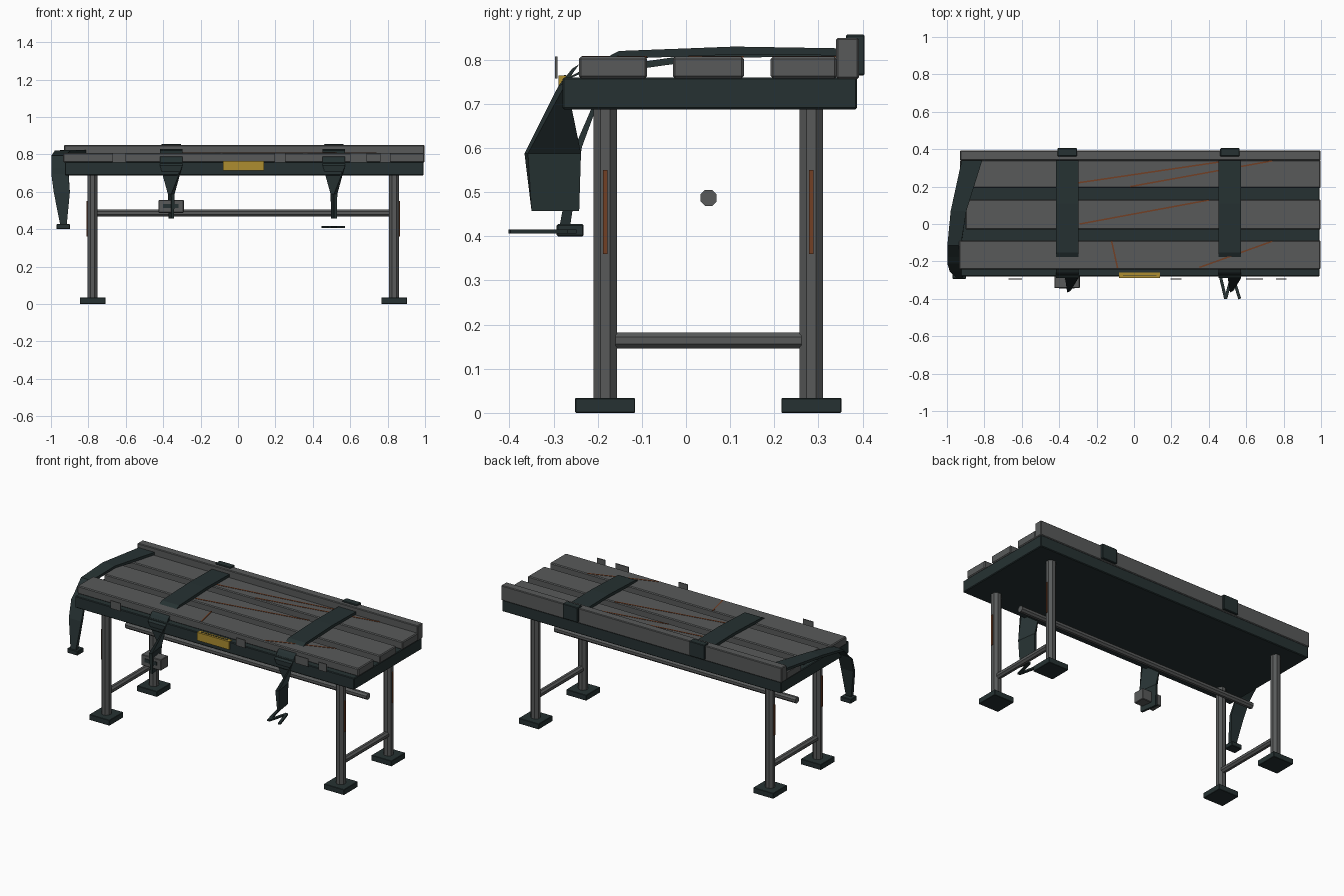
import bpy, bmesh, math
from mathutils import Vector, Matrix

if "Cube" in bpy.data.objects:
    bpy.data.objects.remove(bpy.data.objects["Cube"])


def mat(name, rgb):
    m = bpy.data.materials.new(name)
    m.diffuse_color = (*rgb, 1)
    m.use_nodes = True
    m.node_tree.nodes["Principled BSDF"].inputs["Base Color"].default_value = m.diffuse_color
    return m


GREY = mat("worn grey", (0.098, 0.102, 0.102))
DARK = mat("dark teal", (0.019, 0.031, 0.032))
YELLOW = mat("yellow label", (0.42, 0.27, 0.03))
RUST = mat("rust", (0.17, 0.05, 0.018))


def finish(name, bm, m):
    bmesh.ops.recalc_face_normals(bm, faces=bm.faces)
    me = bpy.data.meshes.new(name)
    bm.to_mesh(me)
    bm.free()
    me.materials.append(m)
    ob = bpy.data.objects.new(name, me)
    bpy.context.collection.objects.link(ob)
    return ob


def box(name, x, y, z, m, bevel=0):
    """Box from (min, max) ranges."""
    bm = bmesh.new()
    bmesh.ops.create_cube(bm, size=1)
    for v in bm.verts:
        v.co = [(r[0] + r[1]) / 2 + c * (r[1] - r[0]) for r, c in zip((x, y, z), v.co)]
    ob = finish(name, bm, m)
    if bevel:
        b = ob.modifiers.new("bevel", 'BEVEL')
        b.width, b.segments = bevel, 1
    return ob


def tube(name, a, b, r, m, sides=8):
    """Straight prism between two points."""
    a, b = Vector(a), Vector(b)
    d = b - a
    bm = bmesh.new()
    bmesh.ops.create_cone(bm, cap_ends=True, segments=sides, radius1=r, radius2=r, depth=d.length)
    spin = Matrix.Rotation(math.pi / sides, 4, 'Z')
    rot = d.to_track_quat('Z', 'Y').to_matrix().to_4x4()
    bmesh.ops.transform(bm, matrix=Matrix.Translation((a + b) / 2) @ rot @ spin, verts=bm.verts)
    return finish(name, bm, m)


def ribbon(name, sections, m):
    """Skin rectangles given as (centre, half width vector, half thickness vector)."""
    bm = bmesh.new()
    rings = []
    for c, w, t in sections:
        c, w, t = Vector(c), Vector(w), Vector(t)
        rings.append([bm.verts.new(p) for p in (c - w - t, c + w - t, c + w + t, c - w + t)])
    for r, s in zip(rings, rings[1:]):
        for i in range(4):
            j = (i + 1) % 4
            bm.faces.new((r[i], r[j], s[j], s[i]))
    bm.faces.new(rings[0])
    bm.faces.new(rings[-1][::-1])
    return finish(name, bm, m)


def streak(name, a, b, z, m, w=0.004, h=0.002):
    """Thin flat strip between two xy points."""
    a, b = Vector((*a, z)), Vector((*b, z))
    d = (b - a).normalized()
    side = Vector((-d.y, d.x, 0)) * w
    return ribbon(name, [(a, side, (0, 0, h)), (b, side, (0, 0, h))], m)


# table frame, slats and raised back rail
box("bed_frame", (-0.925, 0.993), (-0.28, 0.388), (0.688, 0.76), DARK, 0.004)
for i, (y0, y1, x0) in enumerate([(-0.243, -0.088, -0.935), (-0.03, 0.131, -0.90), (0.192, 0.342, -0.93)]):
    box(f"slat_{i}", (x0, 0.997), (y0, y1), (0.758, 0.807), GREY, 0.005)
box("back_rail", (-0.93, 0.997), (0.34, 0.392), (0.757, 0.85), GREY, 0.004)

# legs, feet, side braces, rust streaks on the outer sides
for x, s, n in ((-0.777, -1, "left"), (0.835, 1, "right")):
    for y, k in ((-0.183, "front"), (0.284, "back")):
        tube(f"{k}_{n}_leg", (x, y, 0.03), (x, y, 0.69), 0.029, GREY)
        box(f"{k}_{n}_foot", (x - 0.069, x + 0.069), (y - 0.068, y + 0.068), (0, 0.034), DARK, 0.002)
        ox = x + s * 0.028
        box(f"{k}_{n}_leg_rust", (ox - 0.004, ox + 0.004), (y - 0.005, y + 0.005), (0.36, 0.55), RUST)
    tube(f"{n}_brace", (x, -0.16, 0.164), (x, 0.262, 0.164), 0.02, GREY)
tube("long_crossbar", (-0.80, 0.051, 0.487), (0.86, 0.051, 0.487), 0.02, GREY)

# two straps over the bed, with tails twisting edge-on
for x, n in ((-0.357, "left"), (0.513, "right")):
    wx = (0.06, 0, 0)
    ribbon(f"{n}_strap", [
        ((x, 0.35, 0.818), wx, (0, 0, 0.008)),
        ((x, 0.11, 0.821), wx, (0, 0, 0.009)),
        ((x, -0.155, 0.811), wx, (0, 0.003, 0.009)),
        ((x, -0.275, 0.755), wx, (0, 0.010, 0.006)),
    ], DARK)
    ribbon(f"{n}_strap_tail", [
        ((x, -0.25, 0.785), wx, (0, 0.008, 0.005)),
        ((x, -0.28, 0.745), wx, (0, 0.009, 0.004)),
        ((x, -0.302, 0.588), (0.009, -0.06, 0), (0.009, 0.004, 0)),
        ((x, -0.296, 0.458), (0.008, -0.054, 0), (0.007, 0, 0)),
    ], DARK)
    box(f"{n}_rail_clamp", (x - 0.052, x + 0.052), (0.362, 0.405), (0.765, 0.857), DARK, 0.003)

# loose strap draped over the left end
ribbon("end_strap", [
    ((-0.865, 0.345, 0.817), (0.055, 0, 0), (0, 0, 0.008)),
    ((-0.938, 0.07, 0.812), (0.042, 0, 0), (0, 0, 0.008)),
    ((-0.962, -0.12, 0.785), (0.036, 0, 0), (0, 0.004, 0.008)),
    ((-0.952, -0.205, 0.70), (0.046, 0, 0), (0, 0.007, 0.005)),
    ((-0.942, -0.245, 0.60), (0.043, 0, 0), (0, 0.009, 0.002)),
    ((-0.933, -0.275, 0.42), (0.017, 0, 0), (0, 0.012, 0)),
], DARK)
box("end_strap_tip", (-0.97, -0.898), (-0.293, -0.232), (0.40, 0.428), DARK, 0.003)

# buckle on the left tail, with a dark slot
box("buckle", (-0.425, -0.29), (-0.343, -0.272), (0.488, 0.556), GREY, 0.003)
box("buckle_slot", (-0.402, -0.318), (-0.346, -0.341), (0.514, 0.536), DARK)

# open hook below the right tail
hook = [(0.455, -0.25), (0.49, -0.40), (0.525, -0.27), (0.565, -0.40)]
for i, (a, b) in enumerate(zip(hook, hook[1:])):
    streak(f"hook_prong_{i}", a, b, 0.411, DARK, 0.008, 0.005)

# clips along the front edge and the yellow label
for i, (x0, x1) in enumerate([(-0.67, -0.60), (0.195, 0.255), (0.60, 0.69), (0.76, 0.815)]):
    box(f"front_clip_{i}", (x0, x1), (-0.297, -0.291), (0.758, 0.807), GREY)
box("label_plate", (-0.08, 0.14), (-0.289, -0.258), (0.714, 0.764), YELLOW)
box("label_line", (-0.06, 0.12), (-0.276, -0.272), (0.762, 0.766), DARK)

# rust scratches across the slats
for i, (a, b) in enumerate([
    ((-0.3, 0.22), (0.5, 0.338)), ((-0.02, 0.2), (0.74, 0.338)),
    ((-0.29, 0.0), (0.4, 0.128)), ((-0.12, -0.09), (-0.088, -0.235)),
    ((0.35, -0.232), (0.74, -0.092)),
]):
    streak(f"slat_scratch_{i}", a, b, 0.807, RUST)
